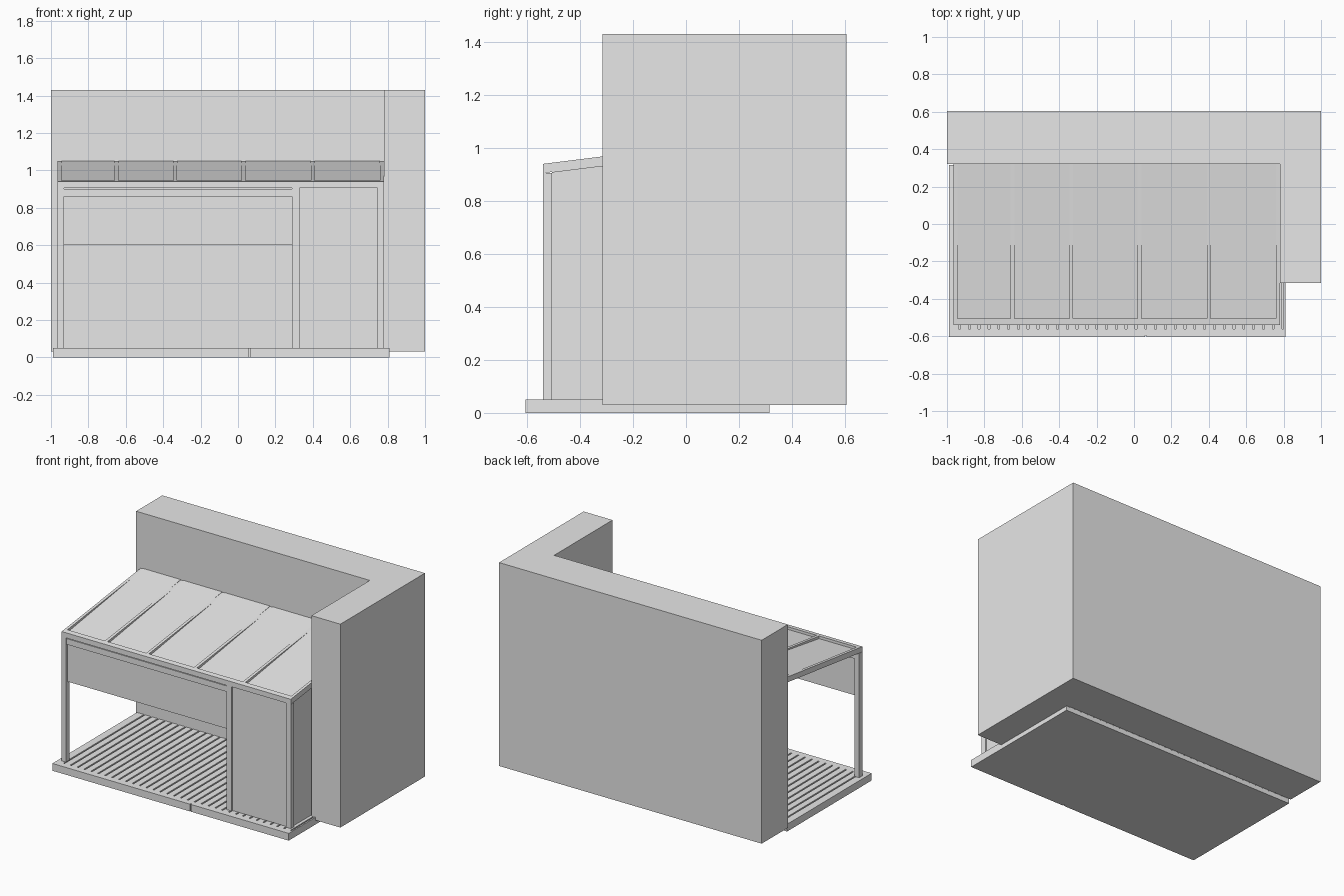
import bpy, bmesh

cube = bpy.data.objects.get("Cube")
if cube:
    bpy.data.objects.remove(cube, do_unlink=True)

# Single plain colour
grey = bpy.data.materials.new("light_grey")
grey.use_nodes = True
grey.diffuse_color = (0.8, 0.8, 0.8, 1)
grey.node_tree.nodes["Principled BSDF"].inputs["Base Color"].default_value = (0.8, 0.8, 0.8, 1)


def prism(name, profile, axis, start, end):
    """Extrude a 2D profile along x (profile is y,z) or z (profile is x,y)."""
    bm = bmesh.new()
    place = (lambda a, b: (start, a, b)) if axis == "x" else (lambda a, b: (a, b, start))
    face = bm.faces.new([bm.verts.new(place(a, b)) for a, b in profile])
    moved = bmesh.ops.extrude_face_region(bm, geom=[face])["geom"]
    shift = (end - start, 0, 0) if axis == "x" else (0, 0, end - start)
    bmesh.ops.translate(bm, vec=shift, verts=[v for v in moved if isinstance(v, bmesh.types.BMVert)])
    bmesh.ops.recalc_face_normals(bm, faces=bm.faces)
    mesh = bpy.data.meshes.new(name)
    bm.to_mesh(mesh)
    bm.free()
    mesh.materials.append(grey)
    obj = bpy.data.objects.new(name, mesh)
    bpy.context.collection.objects.link(obj)
    return obj


def box(name, x, y, z):
    corners = [(x[0], y[0]), (x[1], y[0]), (x[1], y[1]), (x[0], y[1])]
    return prism(name, corners, "z", z[0], z[1])


def roof_z(y):
    """Height of the sloping roof frame."""
    return 0.94 + 0.125 * (y + 0.54)


def sloped(name, x, y, drop_top, drop_bottom):
    """Bar following the roof, with its faces below the roof height."""
    y0, y1 = y
    prism(name, [(y0, roof_z(y0) - drop_bottom), (y1, roof_z(y1) - drop_bottom),
                 (y1, roof_z(y1) - drop_top), (y0, roof_z(y0) - drop_top)], "x", x[0], x[1])


LEFT, RIGHT, FRONT, BACK = -0.965, 0.78, -0.54, 0.32
INNER = FRONT + 0.035

# House walls, in an L
prism("house_wall", [(-1, BACK), (RIGHT, BACK), (RIGHT, -0.315), (1, -0.315),
                     (1, 0.605), (-1, 0.605)], "z", 0.03, 1.43)

# Deck base, boards, and fascia
box("deck_base", (-0.98, 0.8), (-0.595, 0.315), (0, 0.03))
box("deck_front_border", (-0.98, 0.8), (-0.595, -0.562), (0.03, 0.05))
pitch = 0.0524
for i in range(34):
    x = -0.98 + i * pitch
    box("deck_board", (x, min(x + pitch - 0.01, 0.8)), (-0.562, 0.315), (0.03, 0.05))
box("front_fascia_a", (-0.99, 0.058), (-0.605, -0.595), (0, 0.05))
box("front_fascia_b", (0.066, 0.81), (-0.605, -0.595), (0, 0.05))
for name, x in (("side_fascia_a", -0.99), ("side_fascia_b", 0.8)):
    box(name, (x, x + 0.01), (-0.595, 0.315), (0, 0.05))

# Posts and front beam
for x0, x1 in ((LEFT, -0.93), (0.29, 0.33), (0.745, RIGHT)):
    box("front_post", (x0, x1), (FRONT, INNER), (0.05, 0.905))
sloped("front_beam", (LEFT, RIGHT), (FRONT, INNER), 0, 0.035)

# Roller blind and its case
box("blind_case", (-0.93, 0.29), (FRONT + 0.002, INNER), (0.86, 0.9))
box("blind", (-0.93, 0.29), (-0.527, -0.521), (0.6, 0.86))

# Fixed panels at the front and side
box("front_panel", (0.33, 0.745), (-0.53, -0.518), (0.05, 0.905))
prism("side_panel", [(INNER, 0.05), (BACK, 0.05), (BACK, roof_z(BACK) - 0.035),
                     (INNER, roof_z(INNER) - 0.035)], "x", 0.758, 0.77)

# Rafters, side rails and wall rail
rafters = [-0.955, -0.65, -0.335, 0.03, 0.4, 0.77]
for x in rafters[1:-1]:
    sloped("rafter", (x - 0.01, x + 0.01), (INNER, BACK), 0, 0.035)
sloped("side_rail_a", (LEFT, -0.945), (INNER, BACK), 0, 0.037)
sloped("side_rail_b", (0.76, RIGHT), (INNER, BACK), 0, 0.037)
sloped("wall_rail", (LEFT, RIGHT), (BACK - 0.02, BACK), 0, 0.037)

# Roof panes, set low at the front and flush near the wall
for a, b in zip(rafters, rafters[1:]):
    z0, z1 = roof_z(INNER) - 0.018, roof_z(BACK) + 0.003
    prism("roof_pane", [(INNER, z0 - 0.008), (BACK, z1 - 0.008), (BACK, z1), (INNER, z0)],
          "x", a + 0.01, b - 0.01)
